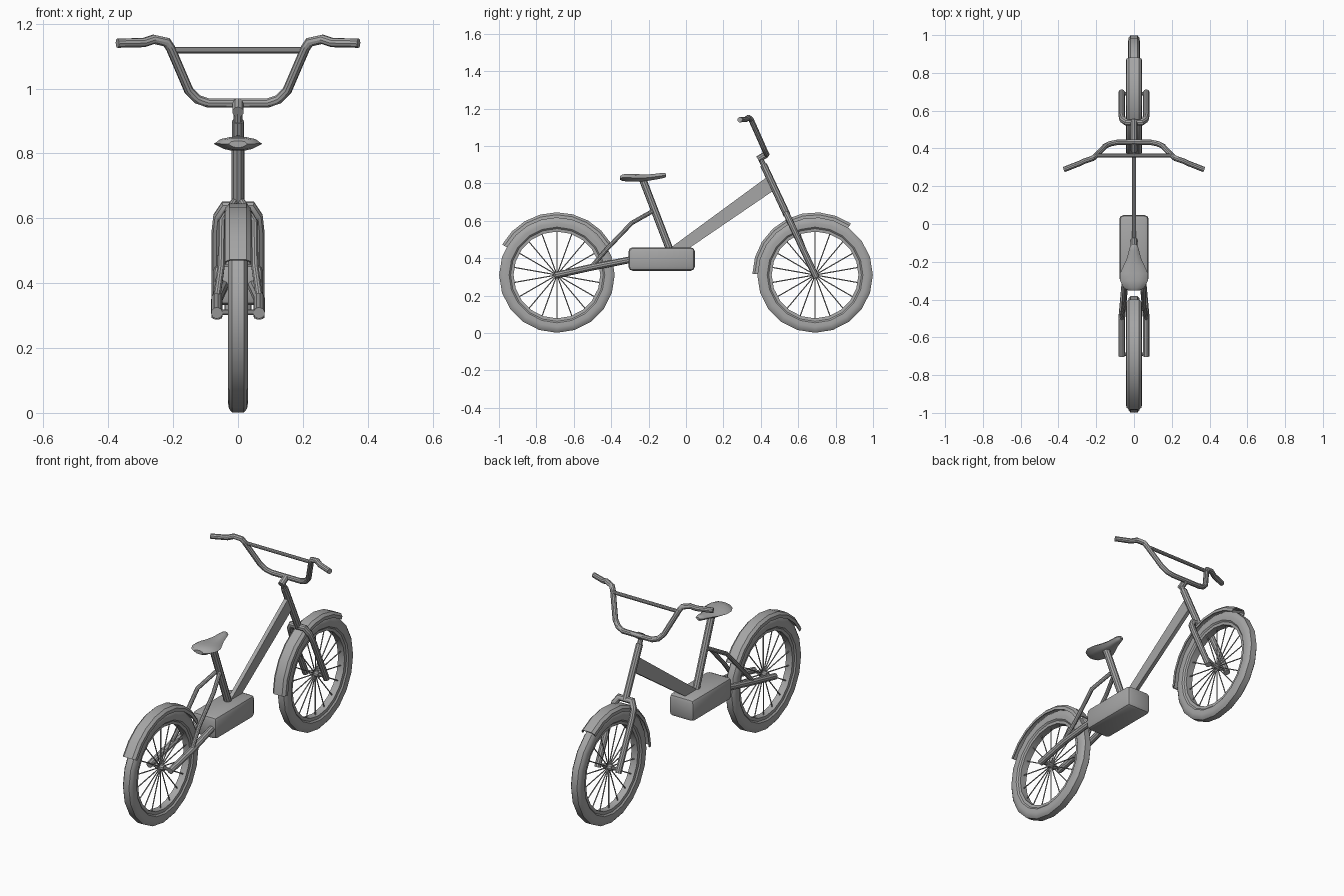
import bpy, bmesh, math
from mathutils import Vector

if "Cube" in bpy.data.objects:
    bpy.data.objects.remove(bpy.data.objects["Cube"])

grey = bpy.data.materials.new("metal grey")
grey.diffuse_color = (0.38, 0.38, 0.38, 1)
grey.use_nodes = True
grey.node_tree.nodes["Principled BSDF"].inputs["Base Color"].default_value = grey.diffuse_color


def finish(name, bm, smooth=True):
    bmesh.ops.recalc_face_normals(bm, faces=bm.faces)
    me = bpy.data.meshes.new(name)
    bm.to_mesh(me)
    bm.free()
    ob = bpy.data.objects.new(name, me)
    bpy.context.collection.objects.link(ob)
    me.materials.append(grey)
    if smooth:
        bpy.ops.object.select_all(action='DESELECT')
        ob.select_set(True)
        bpy.context.view_layer.objects.active = ob
        bpy.ops.object.shade_smooth_by_angle(angle=math.radians(35))
    return ob


def skin(bm, rings, ring_closed=True, loop=False, caps=True):
    """Bridge consecutive rings of points with quads."""
    vs = [[bm.verts.new(p) for p in r] for r in rings]
    n = len(vs[0])
    for i in range(len(vs) if loop else len(vs) - 1):
        a, b = vs[i], vs[(i + 1) % len(vs)]
        for j in range(n if ring_closed else n - 1):
            k = (j + 1) % n
            bm.faces.new((a[j], a[k], b[k], b[j]))
    if caps and not loop:
        bm.faces.new(vs[0])
        bm.faces.new(vs[-1])


def tube(name, pts, r, sides=10):
    """Round tube swept along a path with mitred corners."""
    pts = [Vector(p) for p in pts]
    d = [(b - a).normalized() for a, b in zip(pts, pts[1:])]
    u = d[0].orthogonal().normalized()
    rings = []
    for i, p in enumerate(pts):
        din, dout = d[max(i - 1, 0)], d[min(i, len(d) - 1)]
        u = (u - din * u.dot(din)).normalized()
        v = din.cross(u)
        t = (din + dout).normalized()
        ring = []
        for k in range(sides):
            a = math.tau * k / sides
            off = (u * math.cos(a) + v * math.sin(a)) * r
            ring.append(p + off - din * (off.dot(t) / din.dot(t)))
        rings.append(ring)
        u = din.rotation_difference(dout) @ u
    bm = bmesh.new()
    skin(bm, rings)
    return finish(name, bm)


def revolve(name, cy, profile, a0, a1, steps, full=False):
    """Turn an (x, radius) profile about a wheel axle."""
    rings = []
    for i in range(steps if full else steps + 1):
        a = math.radians(a0 + (a1 - a0) * i / steps)
        rings.append([(x, cy + r * math.cos(a), AZ + r * math.sin(a)) for x, r in profile])
    bm = bmesh.new()
    skin(bm, rings, loop=full)
    return finish(name, bm)


AY, AZ = 0.69, 0.31     # axle position

# Wheels
tyre = [(-.02, .246), (.02, .246), (.029, .256), (.031, .278), (.028, .297),
        (.018, .309), (-.018, .309), (-.028, .297), (-.031, .278), (-.029, .256)]
rim = [(-.02, .232), (.02, .232), (.022, .25), (-.022, .25)]
guard = [(-.042, .305), (-.04, .322), (-.026, .335), (.026, .335), (.04, .322), (.042, .305),
         (.037, .305), (.035, .319), (.024, .329), (-.024, .329), (-.035, .319), (-.037, .305)]
for side, cy, a0, a1 in (("rear", -AY, 30, 151), ("front", AY, 55, 179)):
    revolve(side + "_tyre", cy, tyre, 0, 360, 20, True)
    revolve(side + "_rim", cy, rim, 0, 360, 20, True)
    revolve(side + "_mudguard", cy, guard, a0, a1, 8)
    tube(side + "_axle", [(-.075, cy, AZ), (.075, cy, AZ)], .009)
    tube(side + "_hub", [(-.025, cy, AZ), (.025, cy, AZ)], .017)
    for i in range(18):
        a = math.tau * (i + .5) / 18
        c, s = math.cos(a), math.sin(a)
        tube(side + "_spoke", [(0, cy + .01 * c, AZ + .01 * s),
                               (0, cy + .235 * c, AZ + .235 * s)], .0032, 5)


def steer(x, z):
    """Point on the raked steering line."""
    return (x, AY - (z - AZ) * .468, z)


# Fork, steering tube and stem
half = [(.065, .295), (.065, .56), (.06, .605), (.04, .635)]
tube("fork", [steer(-x, z) for x, z in half] + [steer(x, z) for x, z in half[::-1]], .017)
tube("steering_tube", [steer(0, .63), steer(0, .9)], .019)
tube("stem_post", [steer(0, .88), steer(0, .935)], .014)
tube("stem_clamp", [(0, .385, .928), (0, .43, .955)], .018)

# Handlebar
bar = [(.09, .432, .955), (.125, .425, .967), (.152, .413, .995), (.208, .355, 1.125),
       (.22, .347, 1.143), (.26, .334, 1.152), (.29, .32, 1.142), (.372, .288, 1.14)]
tube("handlebar", [(-x, y, z) for x, y, z in bar[::-1]] + bar, .0145)
tube("handlebar_brace", [(-.2, .363, 1.118), (.2, .363, 1.118)], .01)

# Flat main beam
bm = bmesh.new()
beam = [(-.09, .45), (.012, .45), (.462, .757), (.428, .83)]
skin(bm, [[(x, y, z) for y, z in beam] for x in (-.011, .011)])
finish("main_beam", bm)

# Seat tube and rear stays
tube("seat_tube", [(0, -.085, .44), (0, -.235, .83)], .02)
for s in (-1, 1):
    tube("chain_stay", [(s * .065, -.7, .308), (s * .065, -.5, .352), (s * .045, -.28, .395)], .018)
    tube("seat_stay", [(s * .065, -.5, .36), (s * .052, -.42, .452),
                       (s * .05, -.29, .588), (s * .012, -.18, .65)], .0115)

# Motor housing
bm = bmesh.new()
bmesh.ops.create_cube(bm, size=1)
for v in bm.verts:
    v.co = Vector((v.co.x * .155, v.co.y * .355 - .13, v.co.z * .125 + .395))
bmesh.ops.bevel(bm, geom=bm.edges[:], offset=.022, segments=2, profile=.5, affect='EDGES')
finish("motor_housing", bm)

# Saddle: sections of y, half width, middle height, half thickness
sections = [(-.352, .03, .829, .010), (-.338, .055, .830, .018), (-.30, .074, .830, .021),
            (-.26, .073, .829, .020), (-.22, .055, .829, .018), (-.18, .037, .833, .016),
            (-.14, .027, .839, .015), (-.115, .02, .842, .013), (-.106, .01, .843, .007)]
outline = [(-1, 0), (-.72, .7), (-.3, 1), (.3, 1), (.72, .7), (1, 0), (.6, -.75), (.3, -1), (-.3, -1), (-.6, -.75)]
bm = bmesh.new()
skin(bm, [[(w * a, y, z + h * b) for a, b in outline] for y, w, z, h in sections])
finish("saddle", bm)
